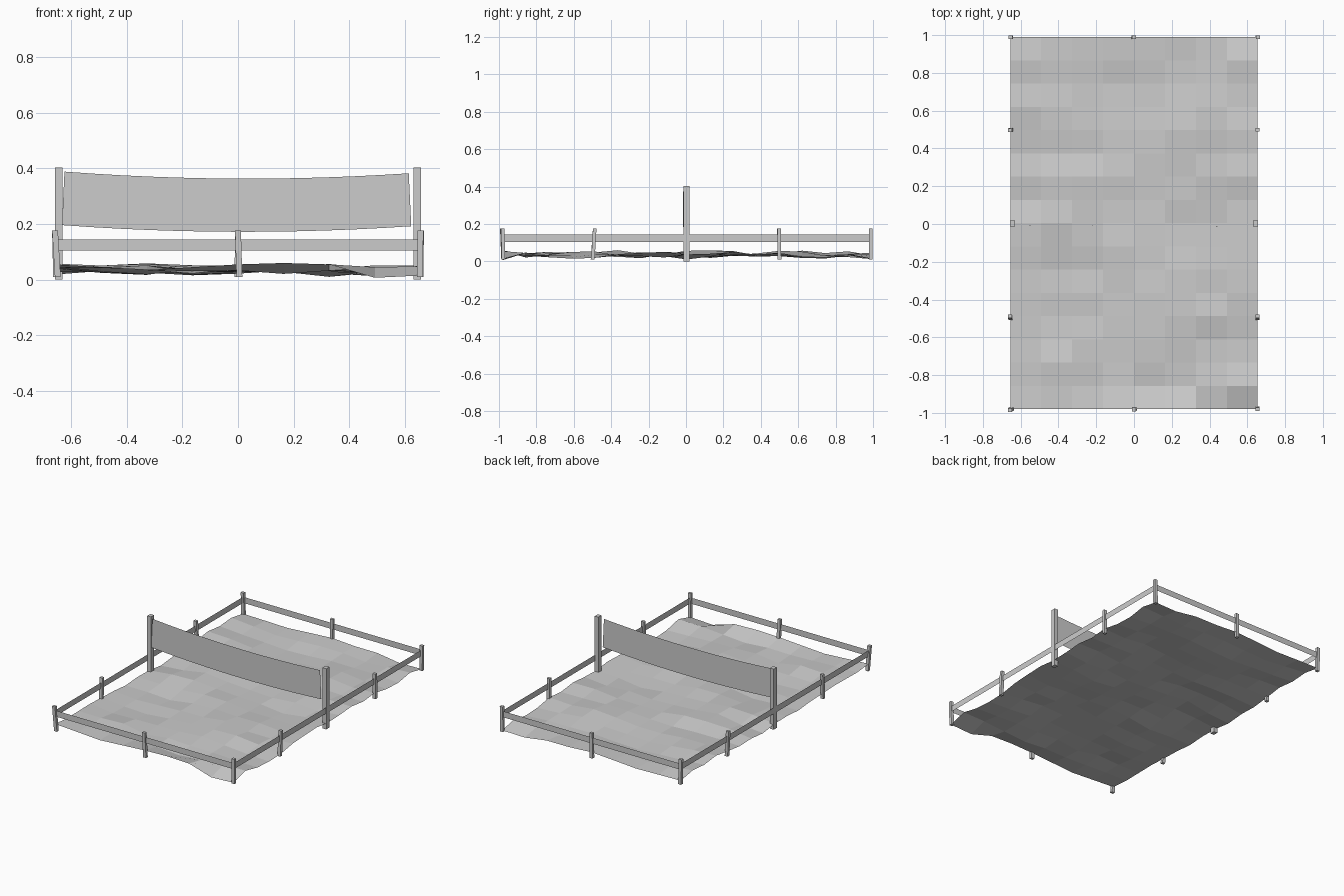
import bpy, bmesh, math, random

if "Cube" in bpy.data.objects:
    bpy.data.objects.remove(bpy.data.objects["Cube"])

random.seed(7)
W, Y0, Y1 = 0.655, -0.98, 0.99


def make(name, verts, faces):
    me = bpy.data.meshes.new(name)
    me.from_pydata(verts, [], faces)
    me.update()
    ob = bpy.data.objects.new(name, me)
    bpy.context.collection.objects.link(ob)
    return ob


def post(name, bottom, top, w, d):
    # square post that may lean from bottom to top
    c = [(-w / 2, -d / 2), (w / 2, -d / 2), (w / 2, d / 2), (-w / 2, d / 2)]
    verts = [(p[0] + x, p[1] + y, p[2]) for p in (bottom, top) for x, y in c]
    faces = [(3, 2, 1, 0), (4, 5, 6, 7)]
    faces += [(i, (i + 1) % 4, (i + 1) % 4 + 4, i + 4) for i in range(4)]
    return make(name, verts, faces)


# uneven sand sheet, 8 x 16 cells
NX, NY = 8, 16
front_edge = [.055, .045, .035, .045, .055, .06, .055, .007, .015]
verts = []
for j in range(NY + 1):
    for i in range(NX + 1):
        z = 0.037 + 0.010 * math.sin(i * 1.1 + j * 0.6) + 0.006 * math.cos(j * 0.9 - i * 0.7)
        z += random.uniform(-0.012, 0.012)
        if j == 0:
            z = front_edge[i]
        verts.append((-W + 2 * W * i / NX, Y0 + (Y1 - Y0) * j / NY, z))
R = NX + 1
faces = [(j * R + i, j * R + i + 1, (j + 1) * R + i + 1, (j + 1) * R + i)
         for j in range(NY) for i in range(NX)]
make("sand_ground", verts, faces)

# fence posts: x, y at the top, and lean offset of the bottom
posts = [(-.657, -.985, .01, .007), (0, -.982, .005, .006), (.655, -.98, -.002, .004),
         (-.657, -.488, .004, -.012), (.655, -.488, 0, -.010),
         (-.657, .496, .006, .004), (.655, .498, 0, .002),
         (-.655, .988, .004, 0), (0, .988, -.002, 0), (.657, .988, -.002, 0)]
for n, (x, y, dx, dy) in enumerate(posts):
    post(f"fence_post_{n + 1}", (x + dx, y + dy, .01), (x, y, .176), .021, .019)

# flat fence rails joining the corners
corners = [(-W, Y0), (W, Y0), (W, Y1), (-W, Y1)]
for n in range(4):
    a, b = corners[n], corners[(n + 1) % 4]
    make(f"fence_rail_{n + 1}",
         [(*a, .105), (*b, .105), (*b, .145), (*a, .145)], [(0, 1, 2, 3)])

# net posts
for name, x in (("net_post_left", -.643), ("net_post_right", .643)):
    post(name, (x, .003, 0), (x, .003, .402), .027, .032)

# sagging net, one thin sheet
N = 12
verts = []
for i in range(N + 1):
    t = i / N
    sag = .022 * 4 * t * (1 - t)
    y = -.006 - .010 * t
    verts.append((-.632 + 1.254 * t, y, .196 - .004 * t - sag))
    verts.append((-.623 + 1.236 * t, y, .388 - .006 * t - sag))
make("net", verts, [(2 * i, 2 * i + 2, 2 * i + 3, 2 * i + 1) for i in range(N)])
